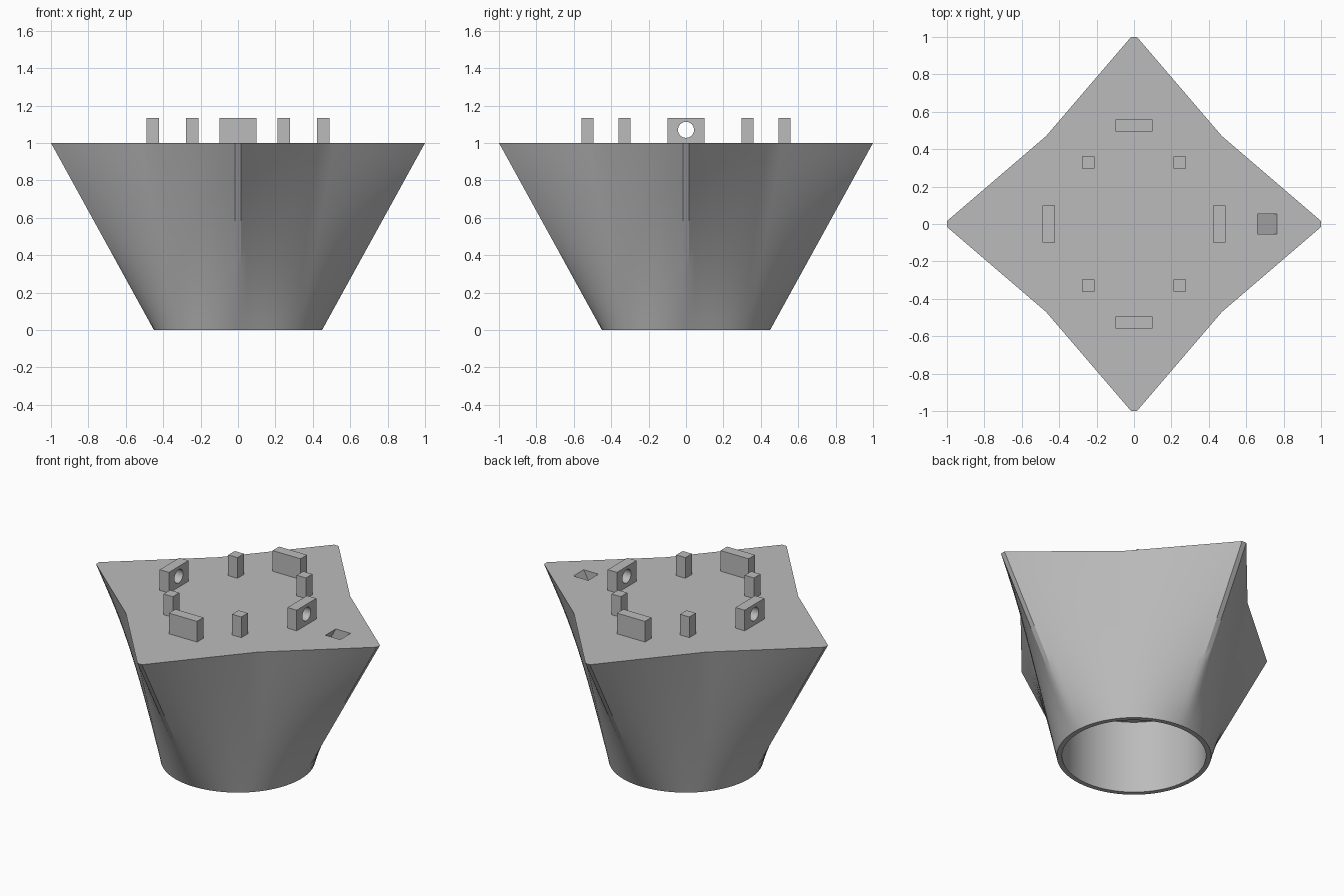
import bpy, bmesh, math
from mathutils import Vector

if "Cube" in bpy.data.objects:
    bpy.data.objects.remove(bpy.data.objects["Cube"])

grey = bpy.data.materials.new("plain grey")
grey.diffuse_color = (0.5, 0.5, 0.5, 1)
grey.use_nodes = True
grey.node_tree.nodes["Principled BSDF"].inputs["Base Color"].default_value = grey.diffuse_color


def add_object(name, bm):
    bmesh.ops.recalc_face_normals(bm, faces=bm.faces)
    mesh = bpy.data.meshes.new(name)
    bm.to_mesh(mesh)
    bm.free()
    mesh.materials.append(grey)
    obj = bpy.data.objects.new(name, mesh)
    bpy.context.collection.objects.link(obj)
    return obj


def box(name, center, size, shear_x=0.0):
    """Box whose x slides with height by shear_x."""
    bm = bmesh.new()
    bmesh.ops.create_cube(bm, size=1)
    for v in bm.verts:
        x, y, z = (v.co[i] * size[i] for i in range(3))
        v.co = Vector((x + shear_x * z, y, z)) + Vector(center)
    return add_object(name, bm)


def cylinder(name, center, radius, depth, axis="Z", sides=32):
    bm = bmesh.new()
    bmesh.ops.create_cone(bm, cap_ends=True, segments=sides, radius1=radius,
                          radius2=radius, depth=depth)
    for v in bm.verts:
        x, y, z = v.co
        v.co = Vector({"X": (z, x, y), "Y": (x, z, y), "Z": (x, y, z)}[axis]) + Vector(center)
    return add_object(name, bm)


def cut(obj, cutter):
    mod = obj.modifiers.new("cut", "BOOLEAN")
    mod.operation = "DIFFERENCE"
    mod.solver = "EXACT"
    mod.object = cutter
    bpy.context.view_layer.objects.active = obj
    bpy.ops.object.modifier_apply(modifier=mod.name)
    bpy.data.objects.remove(cutter)


def smooth(obj, angle=25):
    bpy.ops.object.select_all(action="DESELECT")
    obj.select_set(True)
    bpy.context.view_layer.objects.active = obj
    bpy.ops.object.shade_smooth_by_angle(angle=math.radians(angle))


# Matching outlines: round base below, four-pointed star above
BASE_R, TIP, NOTCH, STEPS, ROWS = 0.45, 0.016, 0.47, 12, 14
tip_angle = math.asin(TIP / BASE_R)
circle, star = [], []
for k in range(4):
    turn = k * math.pi / 2
    c, s = round(math.cos(turn)), round(math.sin(turn))
    keys = [((1, -TIP), -tip_angle), ((1, TIP), tip_angle),
            ((NOTCH, NOTCH), math.pi / 4), ((TIP, 1), math.pi / 2 - tip_angle)]
    for i, ((p, a), (q, b)) in enumerate(zip(keys, keys[1:])):
        n = 1 if i == 0 else STEPS
        for j in range(n):
            t = j / n
            x, y = p[0] + (q[0] - p[0]) * t, p[1] + (q[1] - p[1]) * t
            star.append((c * x - s * y, s * x + c * y))
            ang = a + (b - a) * t + turn
            circle.append((BASE_R * math.cos(ang), BASE_R * math.sin(ang)))

# Lofted body
bm = bmesh.new()
rings = []
for r in range(ROWS + 1):
    z = r / ROWS
    rings.append([bm.verts.new((p[0] + (q[0] - p[0]) * z, p[1] + (q[1] - p[1]) * z, z))
                  for p, q in zip(circle, star)])
count = len(star)
for lo, hi in zip(rings, rings[1:]):
    for i in range(count):
        j = (i + 1) % count
        bm.faces.new((lo[i], lo[j], hi[j], hi[i]))
bm.faces.new(rings[-1])
bm.faces.new(rings[0][::-1])
body = add_object("body", bm)

# Round socket in the base, and a slanted square channel from it to the top
cut(body, cylinder("socket_cutter", (0, 0, 0.185), 0.42, 0.57, sides=96))
cut(body, box("channel_cutter", (0.7125 - 0.55 * 0.29, 0, 0.71), (0.105, 0.105, 0.68), 0.55))
smooth(body)

# Pierced lugs and plain posts on the top
TOP, HEIGHT, THICK = 1.0, 0.133, 0.066
mid = TOP + HEIGHT / 2
for side, word in ((1, "plus"), (-1, "minus")):
    for axis, center, size in (("X", (0.455 * side, 0, mid), (THICK, 0.2, HEIGHT)),
                               ("Y", (0, 0.527 * side, mid), (0.2, THICK, HEIGHT))):
        lug = box(f"lug_{axis.lower()}_{word}", center, size)
        cut(lug, cylinder("hole_cutter", (center[0], center[1], 1.07), 0.043, 0.2, axis))
        smooth(lug)
    for end, other in ((1, "back"), (-1, "front")):
        box(f"post_{other}_{word}", (0.244 * side, 0.329 * end, mid), (THICK, THICK, HEIGHT))
